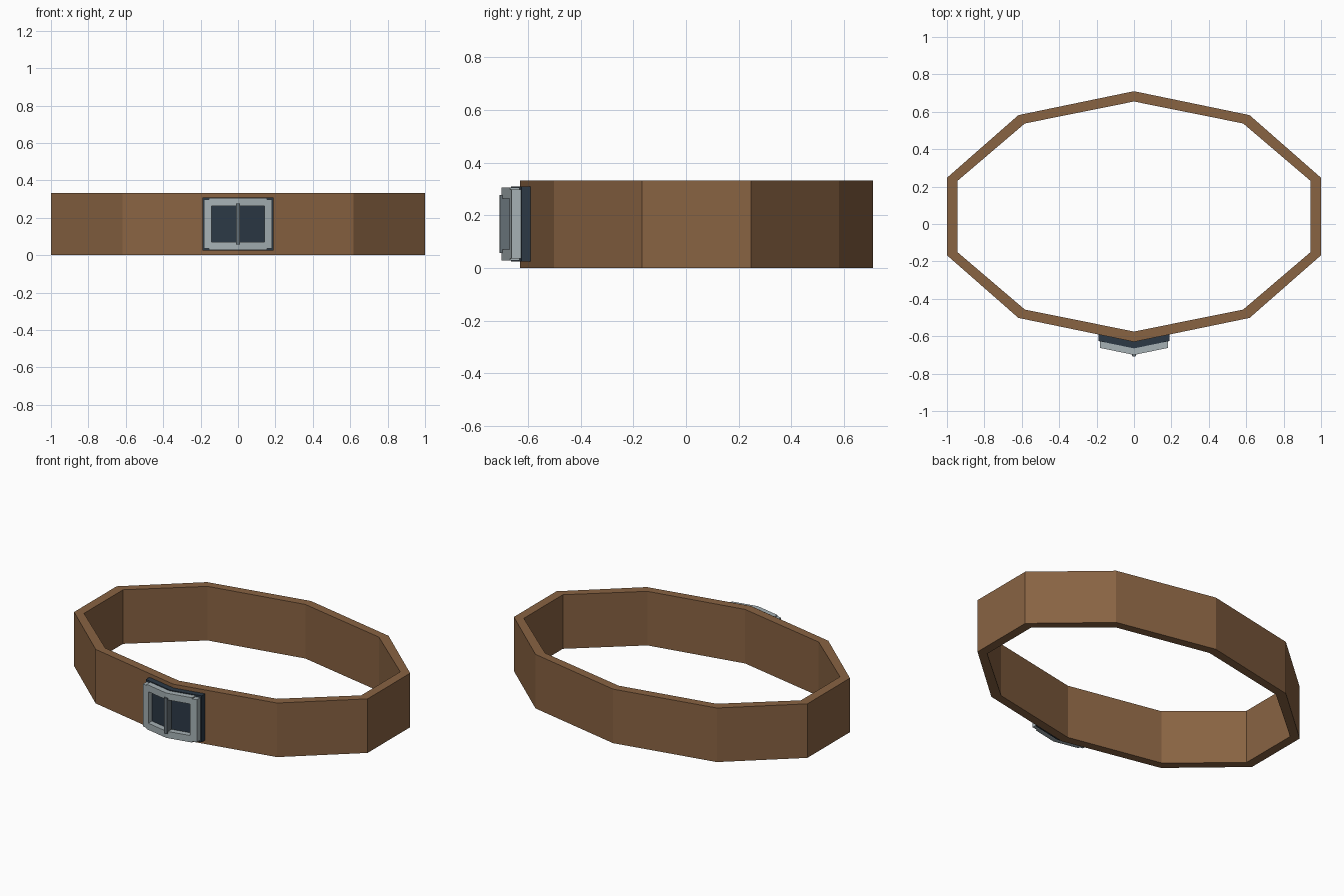
import bpy, math

if "Cube" in bpy.data.objects:
    bpy.data.objects.remove(bpy.data.objects["Cube"])


def material(name, rgb):
    m = bpy.data.materials.new(name)
    m.diffuse_color = (*rgb, 1)
    m.use_nodes = True
    m.node_tree.nodes["Principled BSDF"].inputs["Base Color"].default_value = m.diffuse_color
    return m


leather = material("leather", (0.25, 0.125, 0.055))
steel = material("steel", (0.38, 0.44, 0.46))
dark_steel = material("dark_steel", (0.13, 0.16, 0.18))
backing = material("backing", (0.025, 0.04, 0.06))

SLOPE = 0.207   # the front of the belt bends back on both sides of x = 0
MID_Z = 0.167


def make(name, verts, faces, mat):
    me = bpy.data.meshes.new(name)
    me.from_pydata(verts, [], faces)
    me.materials.append(mat)
    ob = bpy.data.objects.new(name, me)
    bpy.context.collection.objects.link(ob)
    return ob


def tube(name, loops, mat):
    """Skin four matching closed loops into a ring with a solid wall."""
    n = len(loops[0])
    verts = [p for loop in loops for p in loop]
    faces = []
    for k in range(4):
        a, b = k * n, (k + 1) % 4 * n
        for i in range(n):
            j = (i + 1) % n
            faces.append((a + i, a + j, b + j, b + i))
    return make(name, verts, faces, mat)


def bent(points, y):
    return [(x, y + SLOPE * abs(x), MID_Z + z) for x, z in points]


def mirrored(quarter):
    """Complete an outline from its upper right quarter, starting at x = 0."""
    right = quarter + [(x, -z) for x, z in reversed(quarter)]
    left = [(-x, z) for x, z in reversed(right) if x > 0]
    return right + left


# Ten-sided belt strap
def decagon(rx, ry, z):
    return [(rx * math.sin(i * math.pi / 5), 0.04 - ry * math.cos(i * math.pi / 5), z)
            for i in range(10)]


tube("belt_strap", [decagon(1.0515, 0.67, 0), decagon(1.0515, 0.67, 0.333),
                    decagon(0.993, 0.615, 0.333), decagon(0.993, 0.615, 0)], leather)


# Bent dark plate behind the buckle
def bent_block(name, half_x, half_z, front, back, mat):
    outline = mirrored([(0, half_z), (half_x, half_z)])
    n = len(outline)
    verts = bent(outline, front) + bent(outline, back)
    faces = [(i, (i + 1) % n, (i + 1) % n + n, i + n) for i in range(n)]
    faces += [(0, 1, 2, 3), (0, 3, 4, 5), (9, 8, 7, 6), (11, 10, 9, 6)]
    return make(name, verts, faces, mat)


bent_block("buckle_plate", 0.19, 0.143, -0.665, -0.622, backing)

# Buckle frame with notched corners
outer = mirrored([(0, 0.138), (0.155, 0.138), (0.155, 0.131), (0.183, 0.131)])
inner = mirrored([(0, 0.097), (0.13, 0.097), (0.142, 0.097), (0.142, 0.085)])
tube("buckle_frame", [bent(outer, -0.70), bent(outer, -0.664),
                      bent(inner, -0.664), bent(inner, -0.70)], steel)

# Upright buckle pin
bent_block("buckle_pin", 0.011, 0.11, -0.709, -0.662, dark_steel)

# Consistent outward normals
import bmesh
for ob in bpy.context.collection.objects:
    bm = bmesh.new()
    bm.from_mesh(ob.data)
    bmesh.ops.recalc_face_normals(bm, faces=bm.faces)
    bm.to_mesh(ob.data)
    bm.free()
